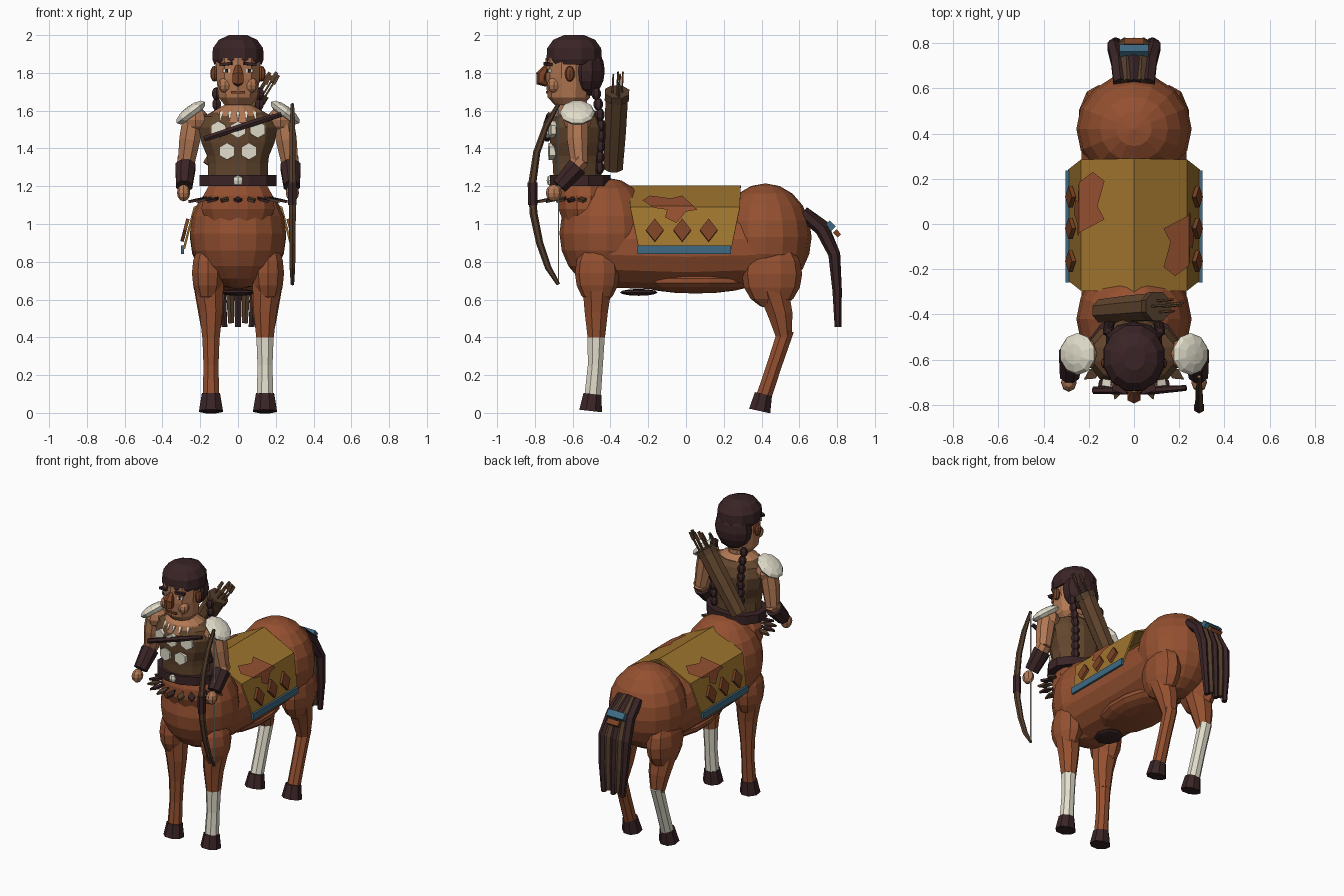
import bpy, bmesh, math
from mathutils import Vector, Matrix

if "Cube" in bpy.data.objects:
    bpy.data.objects.remove(bpy.data.objects["Cube"])


def material(name, rgb):
    m = bpy.data.materials.new(name)
    m.diffuse_color = [(c / 255 / 12.92 if c < 11 else ((c / 255 + .055) / 1.055) ** 2.4) for c in rgb] + [1]
    m.use_nodes = True
    m.node_tree.nodes["Principled BSDF"].inputs["Base Color"].default_value = m.diffuse_color
    return m


COAT = material("russet_coat", (148, 80, 48))
CREAM = material("cream", (226, 222, 204))
DARK = material("dark_hair", (58, 36, 38))
SKIN = material("skin", (178, 120, 84))
LEATHER = material("leather", (98, 70, 46))
CLOTH = material("ochre_cloth", (158, 116, 46))
BLUE = material("blue_trim", (62, 106, 130))
WOOD = material("wood", (84, 62, 44))
RUST = material("rust_brown", (122, 66, 36))


def finish(name, bm, mat):
    bmesh.ops.recalc_face_normals(bm, faces=bm.faces)
    me = bpy.data.meshes.new(name)
    bm.to_mesh(me)
    bm.free()
    me.materials.append(mat)
    ob = bpy.data.objects.new(name, me)
    bpy.context.collection.objects.link(ob)
    return ob


def ball(name, c, r, mat, seg=14, rings=9, rot=(0, 0, 0)):
    bm = bmesh.new()
    bmesh.ops.create_uvsphere(bm, u_segments=seg, v_segments=rings, radius=1)
    ob = finish(name, bm, mat)
    ob.location, ob.scale, ob.rotation_euler = c, r, rot
    return ob


def box(name, c, size, mat, rot=(0, 0, 0)):
    bm = bmesh.new()
    bmesh.ops.create_cube(bm, size=1)
    ob = finish(name, bm, mat)
    ob.location, ob.scale, ob.rotation_euler = c, size, rot
    return ob


def tube(name, pts, radii, mat, sides=8):
    """Closed tube along points; a radius is a number or a (side, depth) pair."""
    bm = bmesh.new()
    pts = [Vector(p) for p in pts]
    rings = []
    for i, p in enumerate(pts):
        t = (pts[min(i + 1, len(pts) - 1)] - pts[max(i - 1, 0)]).normalized()
        a = Vector((1, 0, 0))
        a = (a - t * a.dot(t)).normalized()
        b = t.cross(a)
        r = radii[i] if isinstance(radii[i], tuple) else (radii[i], radii[i])
        angles = [2 * math.pi * (k + .5) / sides for k in range(sides)]
        rings.append([bm.verts.new(p + a * r[0] * math.cos(w) + b * r[1] * math.sin(w)) for w in angles])
    for q, r in zip(rings, rings[1:]):
        for k in range(sides):
            bm.faces.new((q[k], q[(k + 1) % sides], r[(k + 1) % sides], r[k]))
    bm.faces.new(rings[0])
    bm.faces.new(rings[-1])
    return finish(name, bm, mat)


def stack(name, y, levels, mat, sides=12):
    """Upright part from (z, half width, half depth) levels."""
    return tube(name, [(0, y, l[0]) for l in levels], [(l[1], l[2]) for l in levels], mat, sides)


# horse body
ball("chest", (0, -.42, .95), (.255, .25, .295), COAT, 16, 10)
ball("rump", (0, .42, .93), (.255, .245, .285), COAT, 16, 10)
tube("barrel", [(0, -.42, .88), (0, 0, .87), (0, .42, .88)], [(.235, .22), (.24, .225), (.235, .22)], COAT, 16)
ball("belly", (0, .05, .7), (.19, .33, .068), COAT)
ball("belly_patch", (0, -.25, .638), (.09, .1, .018), DARK, 8, 6)
stack("waist_base", -.54, [(1.0, .17, .11), (1.08, .2, .14), (1.15, .19, .14), (1.22, .15, .12)], COAT)

# legs
for s in (-1, 1):
    x = .143 * s
    front, hind = (CREAM, COAT) if s > 0 else (COAT, CREAM)
    ball("front_shoulder", (.16 * s, -.47, .74), (.088, .118, .17), COAT, 10, 8)
    tube("front_upper_leg", [(.155 * s, -.47, .68), (x, -.475, .54), (x, -.475, .4)], [.085, .067, .05], COAT)
    tube("front_lower_leg", [(x, -.475, .42), (x, -.48, .25), (x, -.495, .08)], [.05, .043, .047], front)
    tube("front_hoof", [(x, -.505, .01), (x, -.495, .1)], [(.068, .065), (.052, .052)], DARK)
    ball("hind_thigh", (.155 * s, .455, .735), (.092, .16, .185), COAT, 10, 8)
    tube("hind_upper_leg", [(.15 * s, .46, .66), (x, .5, .52), (x, .52, .4)], [.088, .07, .045], COAT)
    tube("hind_lower_leg", [(x, .53, .44), (x, .47, .26), (x, .41, .08)], [.046, .043, .044], hind)
    tube("hind_hoof", [(x, .39, .01), (x, .41, .1)], [(.068, .062), (.052, .05)], DARK)

# tail strands and tie
for i in range(5):
    k = i - 2
    tube("tail_strand", [(.03 * k, .62, 1.06), (.035 * k, .72, .99 - .01 * abs(k)), (.045 * k, .785, .84),
                         (.043 * k, .8, .65), (.036 * k, .805, .455 + .02 * (i % 2))],
         [.035, .036, .032, .025, .018], WOOD if i % 2 else DARK, 6)
box("tail_tie", (0, .765, .99), (.13, .045, .035), BLUE, (-.8, 0, 0))
box("tail_tie_knot", (0, .8, .95), (.09, .035, .025), RUST, (-.8, 0, 0))

# saddle blanket
RIDGE, FOLD, HEM = (0, 1.205), (.235, 1.09), (.292, .87)
bm = bmesh.new()
rows = [(-HEM[0], HEM[1], .245), (-FOLD[0], FOLD[1], .29), (0, RIDGE[1], .295),
        (FOLD[0], FOLD[1], .29), (HEM[0], HEM[1], .245)]
grid = [[bm.verts.new((x, y * s - .005, z)) for s in (-1, 1)] for x, z, y in rows]
for a, b in zip(grid, grid[1:]):
    bm.faces.new((a[0], a[1], b[1], b[0]))
blanket = finish("saddle_blanket", bm, CLOTH)
solid = blanket.modifiers.new("thickness", "SOLIDIFY")
solid.thickness = .012


def blanket_x(z):
    if z > FOLD[1]:
        return FOLD[0] * (RIDGE[1] - z) / (RIDGE[1] - FOLD[1])
    return FOLD[0] + (HEM[0] - FOLD[0]) * (FOLD[1] - z) / (FOLD[1] - HEM[1])


def blanket_plate(name, s, outline, mat, lift=.008):
    """Flat outline in (y, z) wrapped over the fold of the blanket."""
    bm = bmesh.new()
    bm.faces.new([bm.verts.new((0, y, z)) for y, z in outline])
    bmesh.ops.bisect_plane(bm, geom=bm.verts[:] + bm.edges[:] + bm.faces[:],
                           plane_co=(0, 0, FOLD[1]), plane_no=(0, 0, 1))
    for v in bm.verts:
        v.co = (s * (blanket_x(v.co.z) + lift), v.co.y, v.co.z + lift * .7)
    return finish(name, bm, mat)


PATCH = [(-.23, 1.12), (-.19, 1.145), (-.08, 1.13), (-.02, 1.145), (.06, 1.07), (.0, 1.06),
         (-.05, 1.0), (-.11, 1.03), (-.1, 1.07), (-.17, 1.08)]
for s in (-1, 1):
    blanket_plate("blanket_patch", s, [(y * s, z) for y, z in PATCH], COAT)
    box("blanket_trim", (.294 * s, -.01, .863), (.016, .495, .045), BLUE)
    for y in (-.165, -.02, .12):
        d = blanket_plate("blanket_diamond", s, [(y - .047, .962), (y, 1.022), (y + .047, .962), (y, .902)], RUST, .004)
        d.modifiers.new("thickness", "SOLIDIFY").thickness = .018

# torso and belt
stack("vest", -.575, [(1.22, .165, .13), (1.32, .165, .135), (1.36, .17, .14), (1.43, .2, .15),
                      (1.51, .215, .155), (1.57, .19, .13), (1.6, .13, .1)], LEATHER)
stack("upper_chest", -.59, [(1.54, .16, .13), (1.6, .13, .11), (1.63, .075, .075)], SKIN)
stack("neck", -.59, [(1.58, .075, .075), (1.68, .07, .07)], SKIN, 8)
stack("belt", -.56, [(1.2, .21, .165), (1.26, .21, .165)], DARK)
ball("belt_clasp", (0, -.72, 1.23), (.028, .018, .028), CREAM, 6, 4)
for x, z in ((-.105, 1.5), (0, 1.5), (.105, 1.5), (-.058, 1.385), (.058, 1.385)):
    y = -.575 - (.153 if z > 1.45 else .145) * math.sqrt(1 - (x / .215) ** 2)
    tube("chest_disc", [(x, y - .012, z), (x * .95, y + .02, z)], [.045, .045], CREAM, 6)
for k in range(-2, 3):
    tube("necklace_tooth", [(.045 * k, -.7 + .008 * k * k, 1.59), (.045 * k, -.73 + .01 * k * k, 1.55)],
         [.013, .003], CREAM, 4)
tube("dagger", [(-.18, -.735, 1.45), (.08, -.735, 1.535), (.23, -.725, 1.58)], [.017, .019, .013], DARK, 6)

# feather fringe around the waist
for i in range(11):
    a = math.radians(-185 + 19 * i)
    c, d = math.cos(a), math.sin(a)
    bm = bmesh.new()
    for m, w in ((.0, 0),):
        p = [Vector((c * (.17 + r), -.565 + d * (.13 + r), 1.135 - h)) for r, h in ((0, -.01), (.05, 0), (.095, .01))]
        side = Vector((-d, c, 0)) * .024
        bm.faces.new([bm.verts.new(v) for v in (p[0], p[1] + side, p[2], p[1] - side)])
    f = finish("waist_feather", bm, DARK if i % 2 else WOOD)
    f.modifiers.new("thickness", "SOLIDIFY").thickness = .014

# arms and shoulder pads
for s in (-1, 1):
    ball("shoulder", (.225 * s, -.575, 1.55), (.07, .075, .07), SKIN, 8, 6)
    tube("upper_arm", [(.235 * s, -.575, 1.57), (.255 * s, -.575, 1.45), (.275 * s, -.565, 1.32)],
         [.06, .06, .048], SKIN)
    tube("forearm", [(.275 * s, -.555, 1.34), (.285 * s, -.64, 1.24)], [.05, .042], SKIN)
    tube("bracer", [(.278 * s, -.575, 1.305), (.285 * s, -.67, 1.2)], [.058, .046], DARK)
    ball("hand", (.288 * s, -.7, 1.165), (.035, .042, .045), SKIN, 8, 6)
    ball("shoulder_pad", (.25 * s, -.575, 1.59), (.098, .093, .035), CREAM, 10, 6, (0, .65 * s, 0))

# head
stack("head", -.62, [(1.63, .075, .075), (1.67, .108, .112), (1.77, .12, .125), (1.88, .122, .125)], SKIN, 10)
stack("hair_cap", -.592, [(1.845, .13, .14), (1.87, .14, .152), (1.93, .138, .148), (1.975, .105, .115),
                          (2.0, .05, .055)], DARK)
ball("back_hair", (0, -.525, 1.81), (.13, .095, .135), DARK, 10, 8)
tube("nose", [(0, -.735, 1.835), (0, -.765, 1.79), (0, -.765, 1.755), (0, -.735, 1.74)],
     [.015, (.034, .03), (.034, .03), .015], RUST, 6)
box("mouth", (0, -.736, 1.698), (.075, .012, .012), RUST)
for s in (-1, 1):
    ball("ear", (.125 * s, -.615, 1.795), (.022, .026, .042), RUST, 8, 6)
    box("eyebrow", (.062 * s, -.73, 1.847), (.065, .03, .016), DARK, (0, .12 * s, -.3 * -s))
    box("eye", (.06 * s, -.726, 1.812), (.038, .012, .018), CREAM, (0, 0, .3 * s))
    box("pupil", (.06 * s, -.731, 1.812), (.014, .012, .018), DARK, (0, 0, .3 * s))
    ball("cheek", (.07 * s, -.7, 1.735), (.035, .035, .04), SKIN, 8, 6)
    for i in range(8):
        ball("braid_link", (.115 * s - .002 * i * s, -.475 + .012 * math.sin(i * .6) + .004 * i, 1.69 - .056 * i),
             (.027, .026, .035), DARK, 6, 5)

# quiver and arrows on the back
low, high = Vector((-.14, -.385, 1.3)), Vector((.1, -.365, 1.69))
axis = (high - low).normalized()
tube("quiver", [low, low.lerp(high, .5), high], [.055, .062, .064], LEATHER)
tube("quiver_rim", [high - axis * .03, high + axis * .012], [.069, .069], WOOD)
for i, (dx, dy) in enumerate(((-.03, 0), (0, .025), (.03, 0), (.01, -.025), (.045, .01))):
    o = high + Vector((dx, dy, -.3 * dx))
    tip = o + axis * (.12 + .012 * (i % 3))
    tube("arrow_shaft", [o - axis * .05, tip], [.007, .007], WOOD, 4)
    tube("arrow_fletching", [tip - axis * .055, tip], [(.017, .006), (.013, .006)], RUST if i % 2 else LEATHER, 4)

# bow and string
X = .288
arc = [(X, -.675, 1.635), (X, -.74, 1.52), (X, -.79, 1.38), (X, -.813, 1.22), (X, -.808, 1.06),
       (X, -.775, .9), (X, -.73, .77), (X, -.675, .68)]
tube("bow", arc, [.01, .017, .019, .021, .021, .019, .017, .01], WOOD, 6)
tube("bow_grip", [(X, -.812, 1.22), (X, -.811, 1.1)], [.026, .026], DARK, 6)
tube("bow_string", [(X, -.675, .68), (X, -.675, 1.635)], [.004, .004], CREAM, 4)
